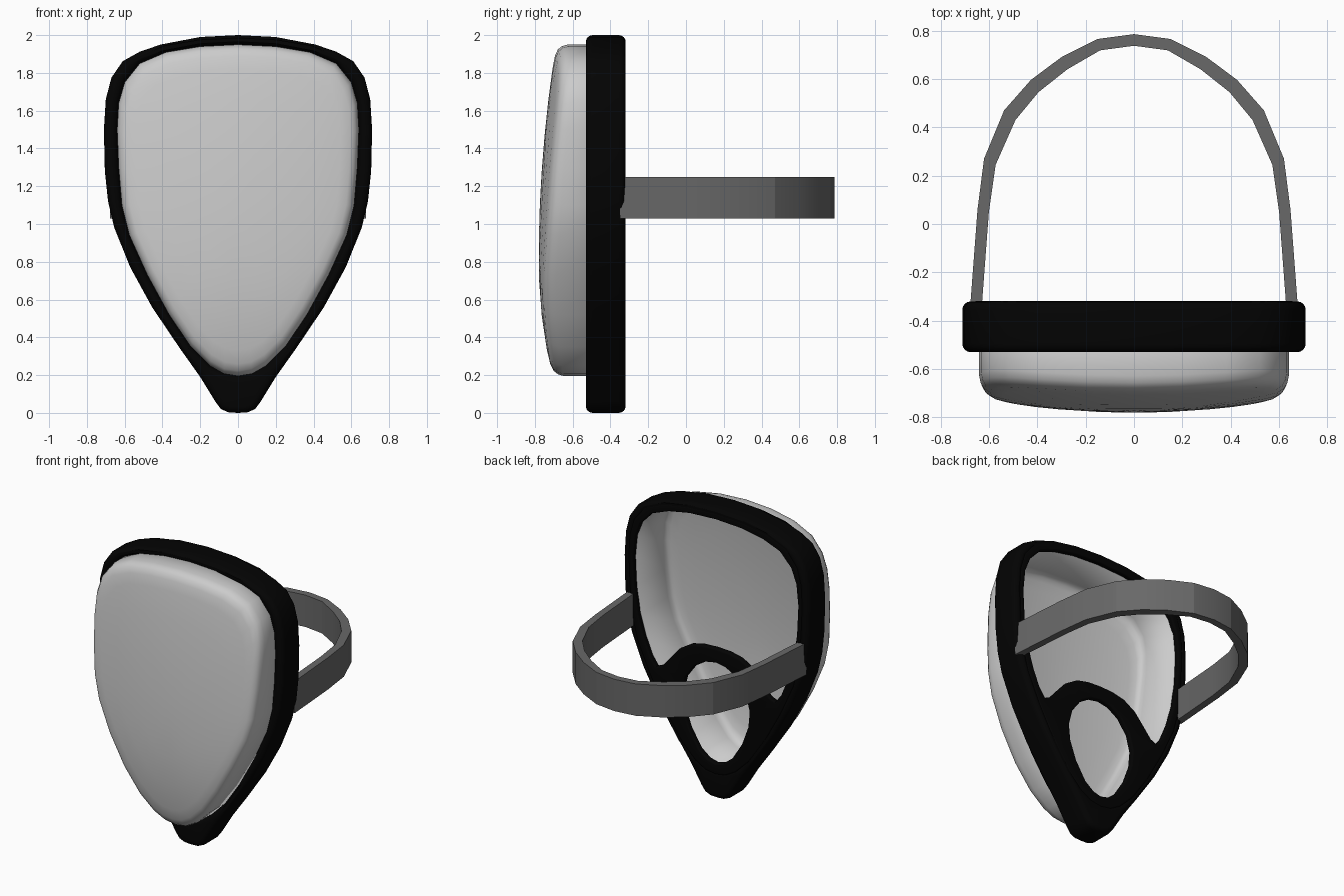
import bpy, bmesh, math

if "Cube" in bpy.data.objects:
    bpy.data.objects.remove(bpy.data.objects["Cube"])


def mirrored(half):
    """Close a right-hand half profile that starts and ends on x = 0."""
    return half + [(-x, z) for x, z in half[-2:0:-1]]


def finish(obj, colour=None, angle=None):
    if colour is not None:
        mat = bpy.data.materials.new(obj.name + "_colour")
        mat.diffuse_color = (colour, colour, colour, 1)
        mat.use_nodes = True
        mat.node_tree.nodes["Principled BSDF"].inputs["Base Color"].default_value = mat.diffuse_color
        obj.data.materials.append(mat)
    bpy.ops.object.select_all(action='DESELECT')
    obj.select_set(True)
    bpy.context.view_layer.objects.active = obj
    if angle:
        bpy.ops.object.shade_smooth_by_angle(angle=math.radians(angle))
    return obj


def mesh_object(name, bm):
    bmesh.ops.recalc_face_normals(bm, faces=bm.faces)
    me = bpy.data.meshes.new(name)
    bm.to_mesh(me)
    bm.free()
    obj = bpy.data.objects.new(name, me)
    bpy.context.collection.objects.link(obj)
    return obj


def plate(name, loops, y0, y1, bevel):
    """Upright plate from y0 to y1: first loop is the outline, the rest are holes."""
    cu = bpy.data.curves.new(name + "_curve", 'CURVE')
    cu.dimensions = '2D'
    cu.fill_mode = 'BOTH'
    cu.extrude = (y1 - y0) / 2 - bevel
    cu.bevel_depth = bevel
    cu.bevel_resolution = 3
    cu.offset = -bevel
    for loop in loops:
        sp = cu.splines.new('POLY')
        sp.points.add(len(loop) - 1)
        for p, (x, z) in zip(sp.points, loop):
            p.co = (x, z, 0, 1)
        sp.use_cyclic_u = True
    helper = bpy.data.objects.new(name + "_helper", cu)
    bpy.context.collection.objects.link(helper)
    deps = bpy.context.evaluated_depsgraph_get()
    bm = bmesh.new()
    bm.from_mesh(bpy.data.meshes.new_from_object(helper.evaluated_get(deps)))
    bpy.data.objects.remove(helper)
    bmesh.ops.remove_doubles(bm, verts=bm.verts, dist=.0005)
    for v in bm.verts:
        x, z, d = v.co
        v.co = (x, (y0 + y1) / 2 - d, z)
    return finish(mesh_object(name, bm), .001, 40)


# Frame: deep outer ring plus a thin back plate with an upper and a nose opening
outline = mirrored([(0, 2), (.2, 1.99), (.41, 1.95), (.52, 1.912), (.61, 1.862), (.67, 1.775), (.70, 1.66),
                    (.71, 1.5), (.705, 1.28), (.688, 1.12), (.655, .98), (.57, .77),
                    (.455, .56), (.31, .345), (.2, .19), (.12, .06), (.09, .02), (.05, .003), (0, 0)])
rim = mirrored([(0, 1.95), (.2, 1.94), (.38, 1.91), (.52, 1.85), (.6, 1.75), (.632, 1.64),
                (.64, 1.5), (.632, 1.3), (.615, 1.1), (.575, .94), (.48, .73), (.365, .52),
                (.25, .35), (.15, .25), (.075, .207), (0, .195)])
upper_opening = mirrored([(0, 1.93), (.2, 1.92), (.36, 1.89), (.49, 1.84), (.575, 1.75), (.615, 1.65),
                          (.63, 1.5), (.62, 1.3), (.595, 1.12), (.55, .97), (.5, .85), (.455, .79),
                          (.41, .81), (.35, .88), (.28, .96), (.19, 1.015), (.1, 1.035), (0, 1.04)])
nose_opening = mirrored([(0, .94), (.08, .925), (.16, .875), (.23, .78), (.258, .67), (.248, .56),
                         (.2, .43), (.125, .31), (.06, .26), (0, .245)])
plate("frame", [outline, rim], -.53, -.32, .035)
plate_edge = [(x * 1.04, 1.08 + (z - 1.08) * 1.03) for x, z in rim]
plate("frame_back", [plate_edge, upper_opening, nose_opening], -.36, -.319, .012)

# Visor: domed shell built from shrinking rings, open at the back
cz = 1.1


def front(x, z):
    return -.78 + .14 * x * x + (.07 if z > .8 else .2) * (z - .8) ** 2


bm = bmesh.new()
rings = []
for s, drop in [(1, None), (1, .06), (.99, .032), (.97, .013), (.93, .003),
                (.85, 0), (.65, 0), (.43, 0), (.2, 0)]:
    ring = []
    for x, z in rim:
        x, z = x * s, cz + (z - cz) * s
        ring.append(bm.verts.new((x, -.35 if drop is None else front(x, z) + drop, z)))
    rings.append(ring)
n = len(rim)
for a, b in zip(rings, rings[1:]):
    for i in range(n):
        j = (i + 1) % n
        bm.faces.new((a[i], a[j], b[j], b[i]))
tip = bm.verts.new((0, front(0, cz), cz))
for i in range(n):
    bm.faces.new((rings[-1][i], rings[-1][(i + 1) % n], tip))
visor = mesh_object("visor", bm)
if visor.data.polygons[-1].normal.y > 0:
    visor.data.flip_normals()
shell = visor.modifiers.new("shell", 'SOLIDIFY')
shell.thickness = .015
shell.offset = -1
finish(visor, None, 50)

# Head strap: flat-sided band swept around the back
outer = [(.678, -.35), (.647, .06), (.62, .27), (.537, .47), (.427, .595), (.3, .69), (.15, .765), (0, .785)]
inner = [(.63, -.35), (.6, .05), (.572, .245), (.49, .43), (.395, .545), (.275, .64), (.14, .718), (0, .737)]
outer += [(-x, y) for x, y in outer[-2::-1]]
inner += [(-x, y) for x, y in inner[-2::-1]]
bm = bmesh.new()
sections = [[bm.verts.new((*p, z)) for p, z in ((o, 1.03), (o, 1.25), (i, 1.25), (i, 1.03))]
            for o, i in zip(outer, inner)]
for a, b in zip(sections, sections[1:]):
    for k in range(4):
        m = (k + 1) % 4
        bm.faces.new((a[k], a[m], b[m], b[k]))
bm.faces.new(sections[0])
bm.faces.new(sections[-1])
finish(mesh_object("head_strap", bm), .14, 18)
